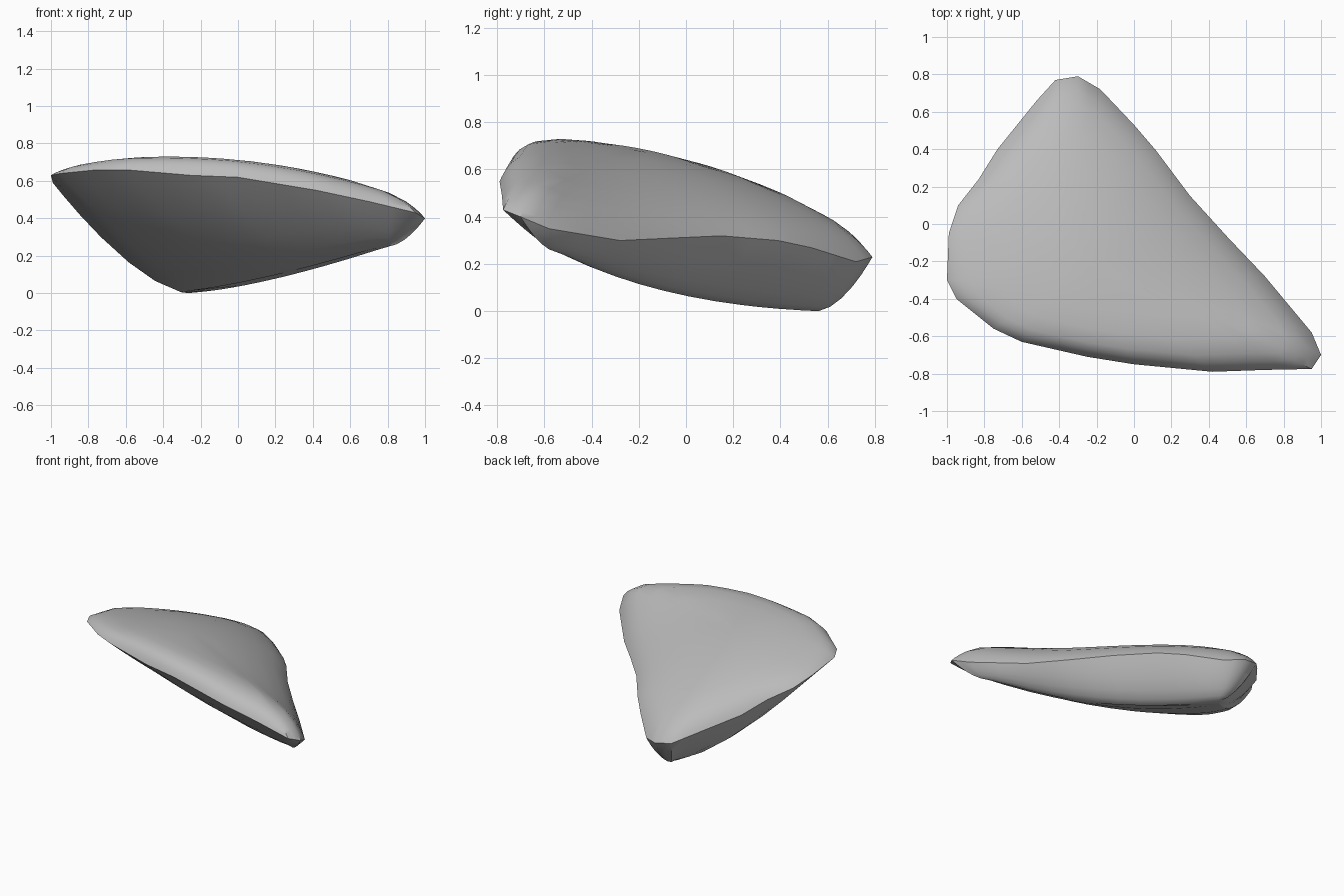
import bpy, bmesh
from mathutils import Vector

cube = bpy.data.objects.get("Cube")
if cube:
    bpy.data.objects.remove(cube, do_unlink=True)

# Widest outline of the stone, counter-clockwise from the back corner
RIM = [Vector(p) for p in (
    (-.3, .79, .23), (-.42, .77, .25), (-.52, .66, .3), (-.73, .4, .4),
    (-.83, .24, .48), (-.94, .1, .54), (-.99, -.05, .59), (-1, -.3, .63),
    (-.95, -.4, .64), (-.75, -.56, .66), (-.6, -.63, .66), (-.25, -.71, .63),
    (0, -.75, .62), (.42, -.79, .55), (.7, -.78, .49), (.95, -.775, .43),
    (1, -.7, .4), (.95, -.58, .35), (.7, -.28, .3), (.5, -.07, .31),
    (.3, .15, .32), (.12, .39, .3), (0, .53, .27), (-.18, .72, .21))]
CROWN = Vector((-.25, -.2, 0))
KEEL_FRONT, KEEL_BACK = Vector((.8, -.54, .25)), Vector((-.27, .55, 0))


def crown_height(x, y):
    """Gently domed upper face, falling to the back and left."""
    fall = .35 * max(0, x + .5) ** 2 * max(0, y + .6)
    return .645 - .27 * y - .2 * y * y - .13 * (x + .4) ** 2 - fall


def keel_point(p):
    """Matching point on the sagging ridge along the underside."""
    along = KEEL_BACK - KEEL_FRONT
    flat = Vector((along.x, along.y, 0))
    t = (p - KEEL_FRONT).dot(flat) / flat.length_squared
    t = min(1, max(0, t))
    sag = 4 * t * (1 - t)
    return KEEL_FRONT + along * t - Vector((.08, .06, .05)) * sag


def top_point(p, s):
    q = CROWN.lerp(p, s)
    edge_drop = crown_height(p.x, p.y) - p.z
    q.z = crown_height(q.x, q.y) - edge_drop * s ** 13
    return q


def under_point(p, s):
    k = keel_point(p)
    q = k.lerp(p, s)
    # The wall beyond the keel is the steepest, the front slope the flattest
    beyond = (p - k).x + (p - k).y > 0
    bulge = 1.8 if beyond else 1.55 + .4 * min(0, p.y)
    q.z = k.z + (p.z - k.z) * s ** bulge
    return q


# Midpoints double the outline resolution
outline = []
for i, p in enumerate(RIM):
    n = RIM[(i + 1) % len(RIM)]
    outline += [p, (p + n) / 2]

# Loft from the underside ridge, over the rim, to the crown
bm = bmesh.new()
rings = [[bm.verts.new(under_point(p, s)) for p in outline]
         for s in (.05, .25, .45, .65, .8, .92)]
rings.append([bm.verts.new(p) for p in outline])
rings += [[bm.verts.new(top_point(p, s)) for p in outline]
          for s in (.985, .96, .92, .85, .7, .5, .25)]
for a, b in zip(rings, rings[1:]):
    for i in range(len(a)):
        j = (i + 1) % len(a)
        bm.faces.new((a[i], a[j], b[j], b[i]))
centre = bm.verts.new(top_point(CROWN, 0))
last = rings[-1]
for i, v in enumerate(last):
    bm.faces.new((v, last[(i + 1) % len(last)], centre))
bm.faces.new(rings[0][::-1])
bmesh.ops.recalc_face_normals(bm, faces=bm.faces)

# Rest on the ground
low = min(v.co.z for v in bm.verts)
bmesh.ops.translate(bm, verts=bm.verts, vec=(0, 0, -low))
mesh = bpy.data.meshes.new("stone")
bm.to_mesh(mesh)
bm.free()
stone = bpy.data.objects.new("stone", mesh)
bpy.context.collection.objects.link(stone)

# Plain grey stone
grey = bpy.data.materials.new("stone_grey")
grey.use_nodes = True
colour = (.5, .5, .5, 1)
grey.diffuse_color = colour
grey.node_tree.nodes["Principled BSDF"].inputs["Base Color"].default_value = colour
mesh.materials.append(grey)

bpy.context.view_layer.objects.active = stone
stone.select_set(True)
bpy.ops.object.shade_smooth_by_angle(angle=.7)
